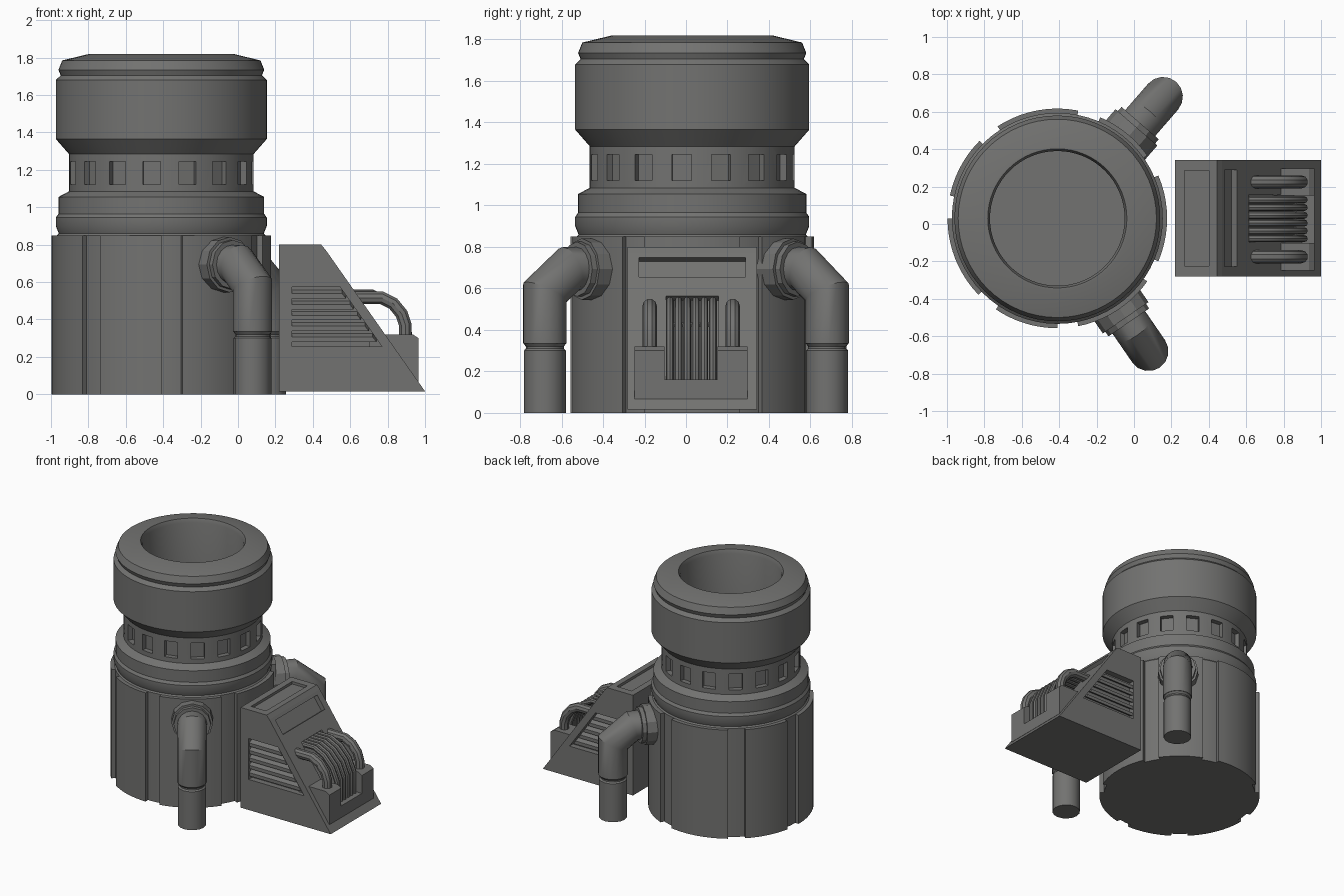
import bpy, bmesh, math
from mathutils import Vector, Matrix

if "Cube" in bpy.data.objects:
    bpy.data.objects.remove(bpy.data.objects["Cube"])

CX, CY = -0.41, 0.03          # axis of the tower
BY, BH = 0.03, 0.312          # middle and half width of the generator box

grey = bpy.data.materials.new("dark_grey_metal")
grey.diffuse_color = (0.17, 0.17, 0.165, 1)
grey.use_nodes = True
grey.node_tree.nodes["Principled BSDF"].inputs["Base Color"].default_value = grey.diffuse_color


def finish(name, bm, smooth=True):
    bmesh.ops.recalc_face_normals(bm, faces=bm.faces)
    me = bpy.data.meshes.new(name)
    bm.to_mesh(me)
    bm.free()
    ob = bpy.data.objects.new(name, me)
    bpy.context.collection.objects.link(ob)
    me.materials.append(grey)
    if smooth:
        me.shade_smooth()
        me.set_sharp_from_angle(angle=math.radians(28))
    return ob


def lathe(name, prof, x, y, n):
    """Spin (radius, z) points about a vertical axis, capping both ends."""
    bm = bmesh.new()
    rings = []
    for r, z in prof:
        rings.append([bm.verts.new((x + r * math.cos(2 * math.pi * i / n),
                                    y + r * math.sin(2 * math.pi * i / n), z)) for i in range(n)])
    for a, b in zip(rings, rings[1:]):
        for i in range(n):
            j = (i + 1) % n
            bm.faces.new((a[i], a[j], b[j], b[i]))
    bm.faces.new(rings[0])
    bm.faces.new(rings[-1])
    return finish(name, bm)


def prism(name, pts, vec, smooth=False):
    """Extrude a flat outline along a vector."""
    bm = bmesh.new()
    a = [bm.verts.new(p) for p in pts]
    b = [bm.verts.new(Vector(p) + Vector(vec)) for p in pts]
    bm.faces.new(a)
    bm.faces.new(b)
    for i in range(len(a)):
        j = (i + 1) % len(a)
        bm.faces.new((a[i], a[j], b[j], b[i]))
    return finish(name, bm, smooth)


def boxes(name, items):
    """Boxes given as (centre, size, rotation matrix)."""
    bm = bmesh.new()
    for c, s, rot in items:
        m = Matrix.Translation(c) @ rot.to_4x4() @ Matrix.Diagonal((*s, 1))
        bmesh.ops.create_cube(bm, size=1, matrix=m)
    return finish(name, bm, False)


def sweep(name, pts, r, n):
    """Round tube along a path lying in one vertical plane, with mitred bends."""
    pts = [Vector(p) for p in pts]
    bm = bmesh.new()
    d = pts[-1] - pts[0]
    w = Vector((-d.y, d.x, 0)).normalized()
    rings = []
    for i, p in enumerate(pts):
        t0 = (p - pts[i - 1]).normalized() if i else (pts[1] - p).normalized()
        t1 = (pts[i + 1] - p).normalized() if i < len(pts) - 1 else t0
        t = (t0 + t1).normalized()
        u = t.cross(w) / max(0.3, t.dot(t0))
        rings.append([bm.verts.new(p + r * (math.cos(k * 2 * math.pi / n) * w
                                            + math.sin(k * 2 * math.pi / n) * u)) for k in range(n)])
    for a, b in zip(rings, rings[1:]):
        for i in range(n):
            j = (i + 1) % n
            bm.faces.new((a[i], a[j], b[j], b[i]))
    bm.faces.new(rings[0])
    bm.faces.new(rings[-1])
    return finish(name, bm)


def cut(ob, cutter):
    """Subtract the cutter, bake the result and delete the cutter."""
    cutter.hide_render = True
    m = ob.modifiers.new("cut", 'BOOLEAN')
    m.operation, m.solver, m.object = 'DIFFERENCE', 'EXACT', cutter
    dg = bpy.context.evaluated_depsgraph_get()
    me = bpy.data.meshes.new_from_object(ob.evaluated_get(dg))
    ob.modifiers.clear()
    ob.data = me
    bpy.data.objects.remove(cutter)


I3 = Matrix.Identity(3)

# tower: base core, collars, neck, drum head and open bore
tower = lathe("tower", [(0.557, 0), (0.557, 0.85), (0.548, 0.86), (0.564, 0.90), (0.564, 0.945),
                        (0.55, 0.965), (0.55, 1.055), (0.494, 1.085), (0.494, 1.285),
                        (0.564, 1.365), (0.564, 1.68), (0.538, 1.705), (0.55, 1.735),
                        (0.53, 1.785), (0.385, 1.82), (0.372, 1.82), (0.36, 1.79),
                        (0.36, 1.0)], CX, CY, 64)

# sixteen square windows sunk into the neck
wins = []
for k in range(16):
    a = math.radians(-6 + 22.5 * k)
    wins.append(((CX + 0.50 * math.cos(a), CY + 0.50 * math.sin(a), 1.183),
                 (0.09, 0.095, 0.125), Matrix.Rotation(a, 3, 'Z')))
cut(tower, boxes("window_cutter", wins))
tower.data.set_sharp_from_angle(angle=math.radians(28))

# raised armour panels round the base
for a0, a1 in ((-23, 23), (35, 67), (79, 123), (135, 168), (180, 224), (236, 270), (281, 325)):
    n = 10
    angs = [math.radians(a0 + (a1 - a0) * i / n) for i in range(n + 1)]
    ring = [(CX + 0.587 * math.cos(a), CY + 0.587 * math.sin(a), 0) for a in angs]
    ring += [(CX + 0.53 * math.cos(a), CY + 0.53 * math.sin(a), 0) for a in reversed(angs)]
    prism("base_panel", ring, (0, 0, 0.85), True)

# two elbow pipes with collars
for ang in (-55.5, 49):
    c, s = math.cos(math.radians(ang)), math.sin(math.radians(ang))

    def at(d, z):
        return (CX + d * c, CY + d * s, z)
    sweep("pipe_collar", [at(0.50, 0.693), at(0.645, 0.693)], 0.148, 12)
    sweep("pipe_collar_rim", [at(0.64, 0.693), at(0.675, 0.693)], 0.132, 12)
    sweep("elbow_pipe", [at(0.6, 0.693), at(0.72, 0.693), at(0.862, 0.58), at(0.862, 0.335)], 0.106, 16)
    lathe("pipe_foot", [(0.101, 0), (0.101, 0.30), (0.092, 0.31), (0.092, 0.32), (0.104, 0.337)],
          CX + 0.862 * c, CY + 0.862 * s, 16)

# generator box with sloping front
x0, z0, sx = 0.47, 0.77, 0.703


def slope_x(z):
    return x0 + (z0 - z) * sx


prof = [(0.22, 0.016), (0.22, 0.80), (0.445, 0.80), (x0, z0), (1.0, 0.016)]
box = prism("generator_box", [(x, BY - BH, z) for x, z in prof], (0, 2 * BH, 0))
tilt = Matrix.Rotation(math.atan2(1, sx), 3, 'Y')     # local x runs down the slope
cut(box, boxes("slot_cutter", [
    ((0.335, BY, 0.80), (0.13, 0.51, 0.04), I3),
    ((slope_x(0.703), BY, 0.703), (0.115, 0.515, 0.07), tilt),
    ((slope_x(0.36), BY, 0.36), (0.495, 0.255, 0.07), tilt)]))

# louvred vents on both sides
for s in (-1, 1):
    yo, yi = BY + s * (BH + 0.02), BY + s * (BH - 0.045)
    vent = [(0.29, 0.575), (0.545, 0.575), (0.77, 0.255), (0.29, 0.255)]
    cut(box, prism("vent_cutter", [(x, yo, z) for x, z in vent], (0, yi - yo, 0)))
    for k in range(5):
        z = 0.558 - 0.058 * k
        r = slope_x(z) - 0.062
        prism("vent_slat", [(0.285, yi, z), (r, yi, z), (r + 0.02, yi, z - 0.026), (0.285, yi, z - 0.026)],
              (0, s * 0.038, -0.02))

# socket blocks and sill on the slope
for y in (-0.175, 0.225):
    side = [(0.70, 0.068), (0.70, 0.32), (0.935, 0.32), (0.965, 0.30), (0.965, 0.068)]
    prism("socket_block", [(x, y - 0.0725, z) for x, z in side], (0, 0.145, 0))
    sweep("side_hose", [(0.60, y, 0.515), (0.77, y, 0.515), (0.83, y, 0.485), (0.875, y, 0.43),
                        (0.895, y, 0.37), (0.895, y, 0.28)], 0.035, 10)
boxes("socket_sill", [((0.8325, 0.025, 0.114), (0.265, 0.27, 0.092), I3)])

# six thin hoses between the sockets
for k in range(6):
    y = -0.078 + 0.0415 * k
    sweep("thin_hose", [(0.60, y, 0.54), (0.72, y, 0.54), (0.80, y, 0.50), (0.87, y, 0.425),
                        (0.91, y, 0.33), (0.91, y, 0.13)], 0.019, 8)
boxes("hose_clamp", [((0.86, 0.026, 0.425), (0.02, 0.22, 0.02), I3)])
